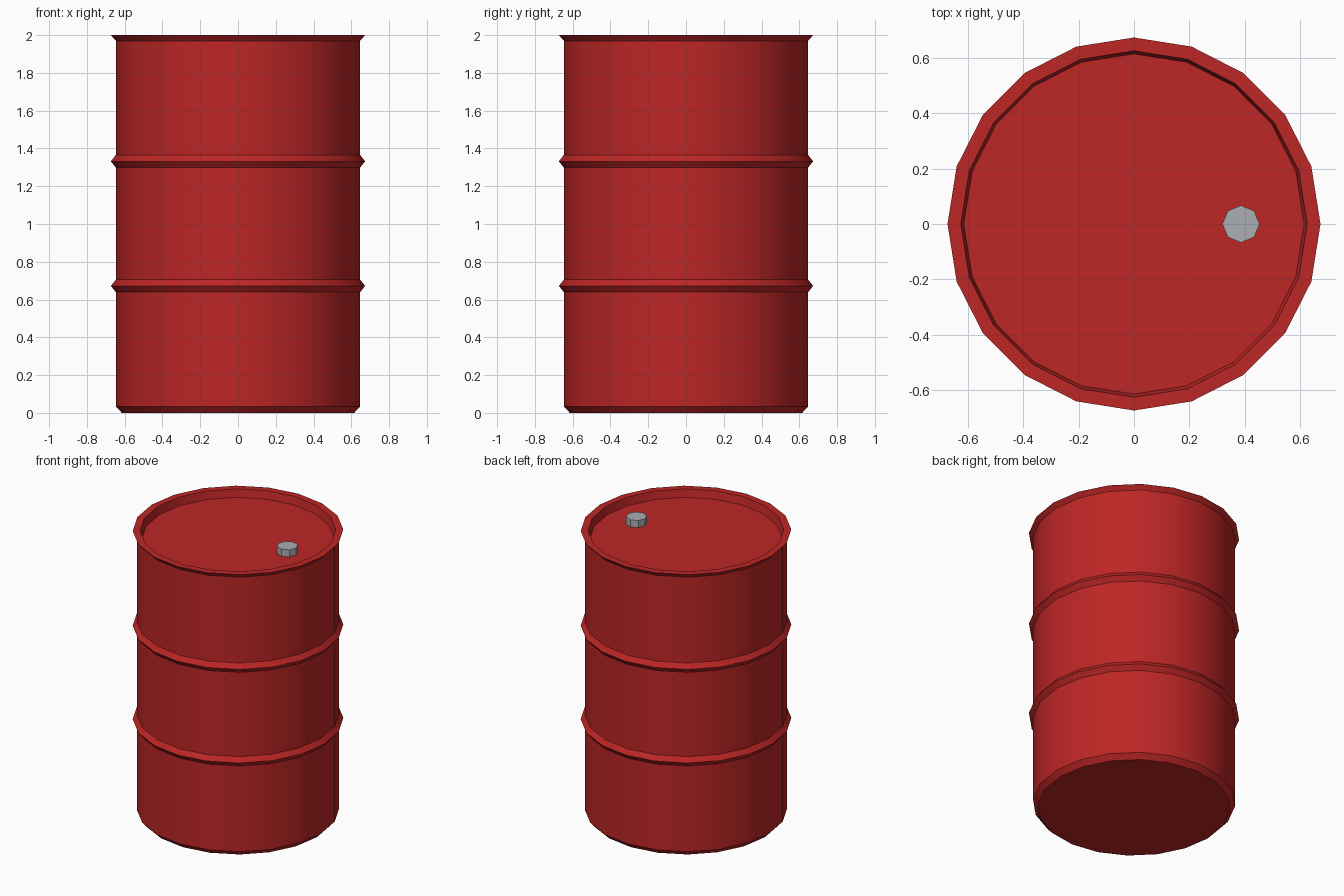
import bpy
import bmesh
from math import cos, sin, tau, radians

cube = bpy.data.objects.get("Cube")
if cube:
    bpy.data.objects.remove(cube)


def material(name, rgb):
    mat = bpy.data.materials.new(name)
    mat.use_nodes = True
    mat.diffuse_color = (*rgb, 1)
    mat.node_tree.nodes["Principled BSDF"].inputs["Base Color"].default_value = (*rgb, 1)
    return mat


def lathe(name, profile, sides, mat, location=(0, 0, 0)):
    """Closed solid turned around z from (radius, height) points, bottom to top."""
    bm = bmesh.new()
    rings = [[bm.verts.new((r * cos(tau * i / sides), r * sin(tau * i / sides), z))
              for i in range(sides)] for r, z in profile]
    for low, high in zip(rings, rings[1:]):
        for i in range(sides):
            j = (i + 1) % sides
            bm.faces.new((low[i], low[j], high[j], high[i]))
    bm.faces.new(rings[0][::-1])
    bm.faces.new(rings[-1])
    mesh = bpy.data.meshes.new(name)
    bm.to_mesh(mesh)
    bm.free()
    mesh.materials.append(mat)
    obj = bpy.data.objects.new(name, mesh)
    obj.location = location
    bpy.context.collection.objects.link(obj)
    bpy.ops.object.select_all(action="DESELECT")
    obj.select_set(True)
    bpy.context.view_layer.objects.active = obj
    bpy.ops.object.shade_smooth_by_angle(angle=radians(30))
    return obj


red = material("red paint", (0.51, 0.019, 0.019))
grey = material("grey metal", (0.40, 0.42, 0.445))

BODY, RIDGE, BASE = 0.647, 0.673, 0.615
LID = 1.945

# Barrel wall: chamfered foot, two rolled ridges, flared rim and sunken lid
profile = [(BASE, 0), (BODY, 0.035)]
for z in (0.672, 1.332):
    profile += [(BODY, z - 0.033), (RIDGE, z), (BODY, z + 0.033)]
profile += [(BODY, 1.97), (RIDGE, 2.0), (0.625, 2.0), (0.614, LID)]
lathe("barrel_body", profile, 20, red)

# Filler cap on the lid
lathe("filler_cap", [(0.067, -0.005), (0.067, 0.05)], 8, grey, (0.386, 0, LID))
